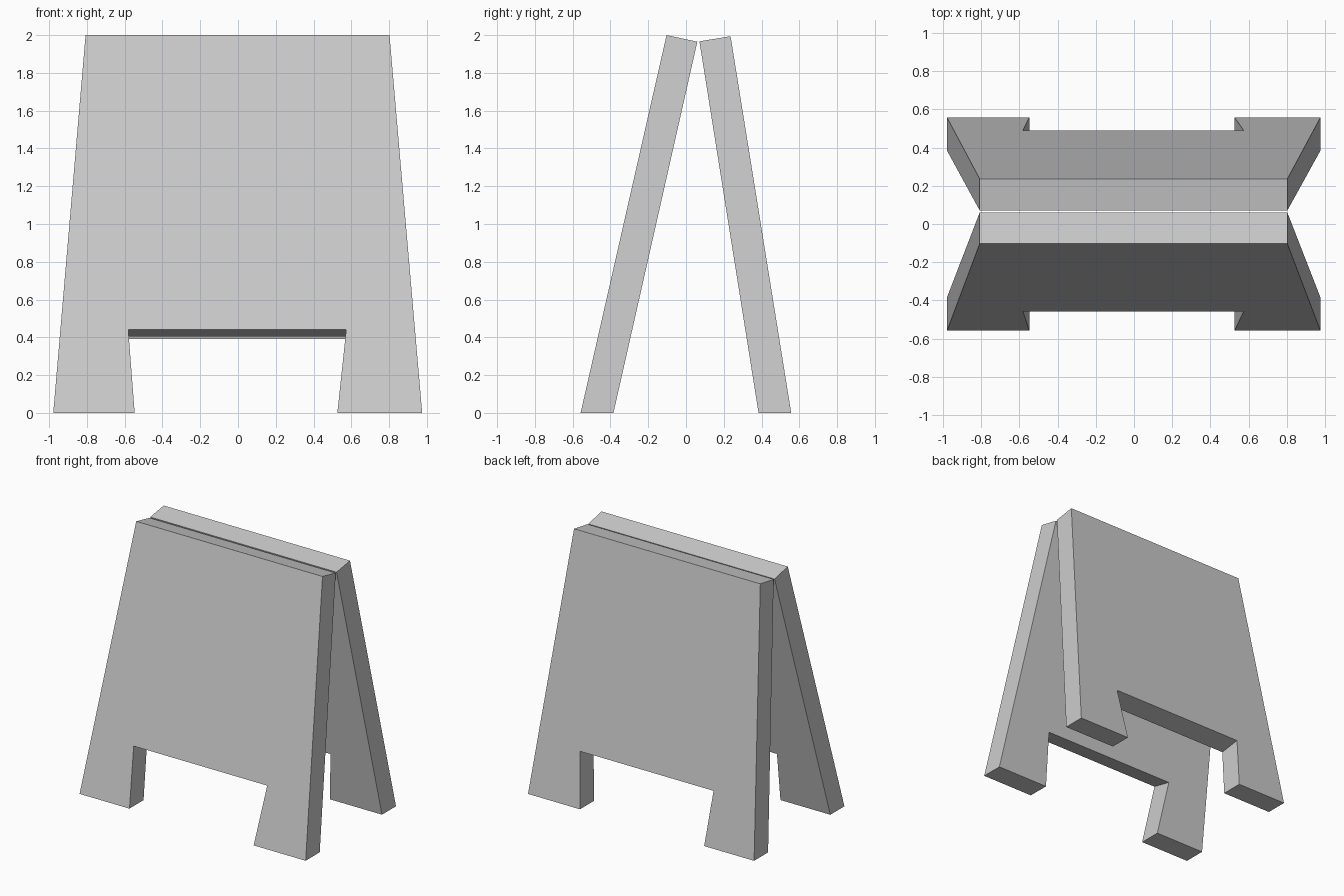
import bpy, bmesh

if "Cube" in bpy.data.objects:
    bpy.data.objects.remove(bpy.data.objects["Cube"])

# U-shaped board outline: (x, level); levels are foot, notch top, board top
OUTLINE = [(-0.978, 0), (-0.547, 0), (-0.581, 1), (0.573, 1),
           (0.526, 0), (0.975, 0), (0.802, 2), (-0.807, 2)]


def board(name, outer, inner):
    """outer / inner: (y, z) at foot, notch and top for each face of the board."""
    bm = bmesh.new()
    rings = [[bm.verts.new((x, *side[lv])) for x, lv in OUTLINE]
             for side in (outer, inner)]
    a, b = rings
    bm.faces.new(a)
    bm.faces.new(b[::-1])
    n = len(a)
    for i in range(n):
        j = (i + 1) % n
        bm.faces.new((a[j], a[i], b[i], b[j]))
    bmesh.ops.recalc_face_normals(bm, faces=bm.faces)
    mesh = bpy.data.meshes.new(name)
    bm.to_mesh(mesh)
    bm.free()
    ob = bpy.data.objects.new(name, mesh)
    bpy.context.collection.objects.link(ob)
    return ob


def slope(foot_y, top, notch_z):
    """Foot, notch and top points along one straight side-view edge."""
    y, z = top
    return [(foot_y, 0), (foot_y + (y - foot_y) * notch_z / z, notch_z), top]


# front sign board
board("front_board", slope(-0.558, (-0.103, 2.0), 0.441),
      slope(-0.384, (0.060, 1.965), 0.404))
# back sign board, slightly steeper
board("back_board", slope(0.557, (0.236, 1.994), 0.415),
      slope(0.384, (0.071, 1.967), 0.390))
